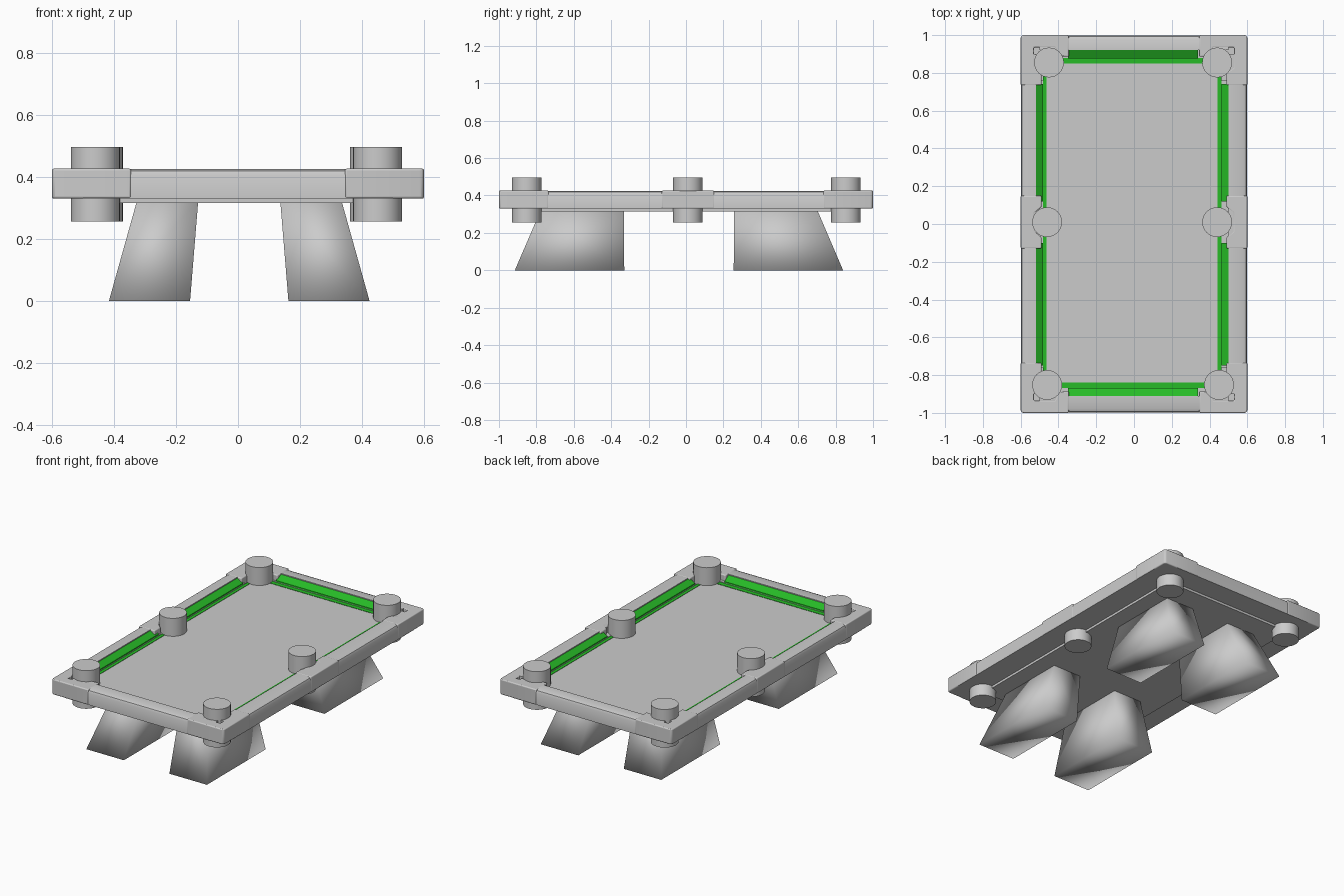
import bpy, bmesh, math
from mathutils import Matrix

if "Cube" in bpy.data.objects:
    bpy.data.objects.remove(bpy.data.objects["Cube"])

green = bpy.data.materials.new("green_cloth")
green.diffuse_color = (0.02, 0.5, 0.02, 1)
green.use_nodes = True
green.node_tree.nodes["Principled BSDF"].inputs["Base Color"].default_value = green.diffuse_color
OX, OY = -0.01, 0.005   # slight offset of the playing area


def prism(name, pts, depth, matrix=Matrix(), mat=None, bevel=0.0, angle=30):
    """Extrude a 2D outline along +z by depth, then place it with matrix."""
    bm = bmesh.new()
    face = bm.faces.new([bm.verts.new((a, b, 0)) for a, b in pts])
    ext = bmesh.ops.extrude_face_region(bm, geom=[face])
    new = [v for v in ext["geom"] if isinstance(v, bmesh.types.BMVert)]
    bmesh.ops.translate(bm, verts=new, vec=(0, 0, depth))
    bmesh.ops.transform(bm, matrix=matrix, verts=bm.verts)
    bmesh.ops.recalc_face_normals(bm, faces=bm.faces)
    me = bpy.data.meshes.new(name)
    bm.to_mesh(me)
    bm.free()
    ob = bpy.data.objects.new(name, me)
    bpy.context.collection.objects.link(ob)
    if mat:
        me.materials.append(mat)
    if bevel:
        mod = ob.modifiers.new("round", "BEVEL")
        mod.width, mod.segments = bevel, 3
    bpy.context.view_layer.objects.active = ob
    ob.select_set(True)
    bpy.ops.object.shade_smooth_by_angle(angle=math.radians(angle))
    ob.select_set(False)
    return ob


def box(name, x0, x1, y0, y1, z0, z1, mat=None, bevel=0.0):
    pts = [(x0, y0), (x1, y0), (x1, y1), (x0, y1)]
    return prism(name, pts, z1 - z0, Matrix.Translation((0, 0, z0)), mat, bevel)


def run(name, profile, axis, side, a, b, off, mat=None):
    """Sweep a (distance outward, z) profile from a to b along one edge."""
    if axis == "y":
        m = Matrix(((side, 0, 0, off), (0, 0, 1, a), (0, 1, 0, 0), (0, 0, 0, 1)))
    else:
        m = Matrix(((0, 0, 1, a), (side, 0, 0, off), (0, 1, 0, 0), (0, 0, 0, 1)))
    return prism(name, profile, b - a, m, mat)


# slate bed and the thin underframe plate
box("bed", -0.465, 0.445, -0.845, 0.855, 0.315, 0.382)
box("underframe", -0.585, 0.585, -0.985, 0.985, 0.33, 0.345)

# side and end rails, cushions and cloth edges
def rail_profile(outer, inner):
    return [(inner, 0.33), (outer, 0.33), (outer, 0.405), (outer - 0.006, 0.418),
            (outer - 0.022, 0.425), (inner, 0.425)]

def cushion_profile(outer, inner):
    return [(outer, 0.405), (inner, 0.388), (inner, 0.396), (outer, 0.42)]

def flat_profile(outer, inner, z):
    return [(outer, 0.34), (inner, 0.34), (inner, z), (outer, z)]

for s in (-1, 1):
    run("side_rail", rail_profile(0.598, 0.51 + s * OX), "y", s, -0.9, 0.9, 0)
    run("end_rail", rail_profile(0.998, 0.915 + s * OY), "x", s, -0.5, 0.5, 0)
    run("end_cushion", cushion_profile(0.917, 0.872), "x", s, -0.35, 0.34, OY, green)
    run("end_cushion_core", flat_profile(0.917, 0.873, 0.388), "x", s, -0.4, 0.39, OY)
    run("end_cloth_edge", flat_profile(0.873, 0.845, 0.384), "x", s, -0.44, 0.42, OY, green)
    run("side_cloth_edge", flat_profile(0.472, 0.452, 0.384), "y", s, -0.82, 0.82, OX, green)
    run("side_cushion_core", flat_profile(0.512, 0.472, 0.388), "y", s, -0.76, 0.76, OX)
    for a, b in ((-0.75, -0.1), (0.12, 0.74)):
        run("side_cushion", cushion_profile(0.512, 0.473), "y", s, a, b, OX, green)

# corner castings, notched around the pockets
corner = [(0.345, 1.0), (0.585, 1.0), (0.596, 0.996), (0.6, 0.985), (0.6, 0.735),
          (0.49, 0.735), (0.49, 0.8), (0.53, 0.83), (0.53, 0.935),
          (0.42, 0.935), (0.4, 0.89), (0.345, 0.885)]
for sx in (-1, 1):
    for sy in (-1, 1):
        prism("corner_casting", [(x * sx, y * sy) for x, y in corner], 0.096,
              Matrix.Translation((0, 0, 0.33)), bevel=0.006)

# middle pocket castings
middle = [(0.6, -0.13), (0.6, 0.15), (0.49, 0.15), (0.49, 0.09), (0.525, 0.06),
          (0.525, -0.04), (0.49, -0.07), (0.49, -0.13)]
for s in (-1, 1):
    prism("middle_casting", [(x * s, y) for x, y in middle], 0.096,
          Matrix.Translation((0, 0, 0.33)), bevel=0.006)

# six pocket cylinders
circle = [(0.079 * math.cos(i * math.tau / 32), 0.079 * math.sin(i * math.tau / 32))
          for i in range(32)]
for x, y in ((-0.45, 0.855), (0.44, 0.855), (-0.46, 0.01), (0.44, 0.01),
             (-0.46, -0.852), (0.45, -0.852)):
    prism("pocket", circle, 0.24, Matrix.Translation((x, y, 0.255)))

# four splayed legs
for sx in (-1, 1):
    for sy in (-1, 1):
        leg = box("leg", 0.1585, 0.42, 0.2925, 0.8775, 0, 0.325)
        for v in leg.data.vertices:
            if v.co.z > 0.1:
                v.co.x = 0.132 if v.co.x < 0.3 else 0.329
                v.co.y = 0.295 if v.co.y < 0.5 else 0.738
            v.co.x = v.co.x * sx + 0.004
            v.co.y = v.co.y * sy - 0.0375
        if sx * sy < 0:
            leg.data.flip_normals()
        leg.data.polygons.foreach_set("use_smooth", [True] * 6)
        edge = leg.data.attributes.get("sharp_edge")
        if edge:
            leg.data.attributes.remove(edge)
        leg.modifiers.clear()
